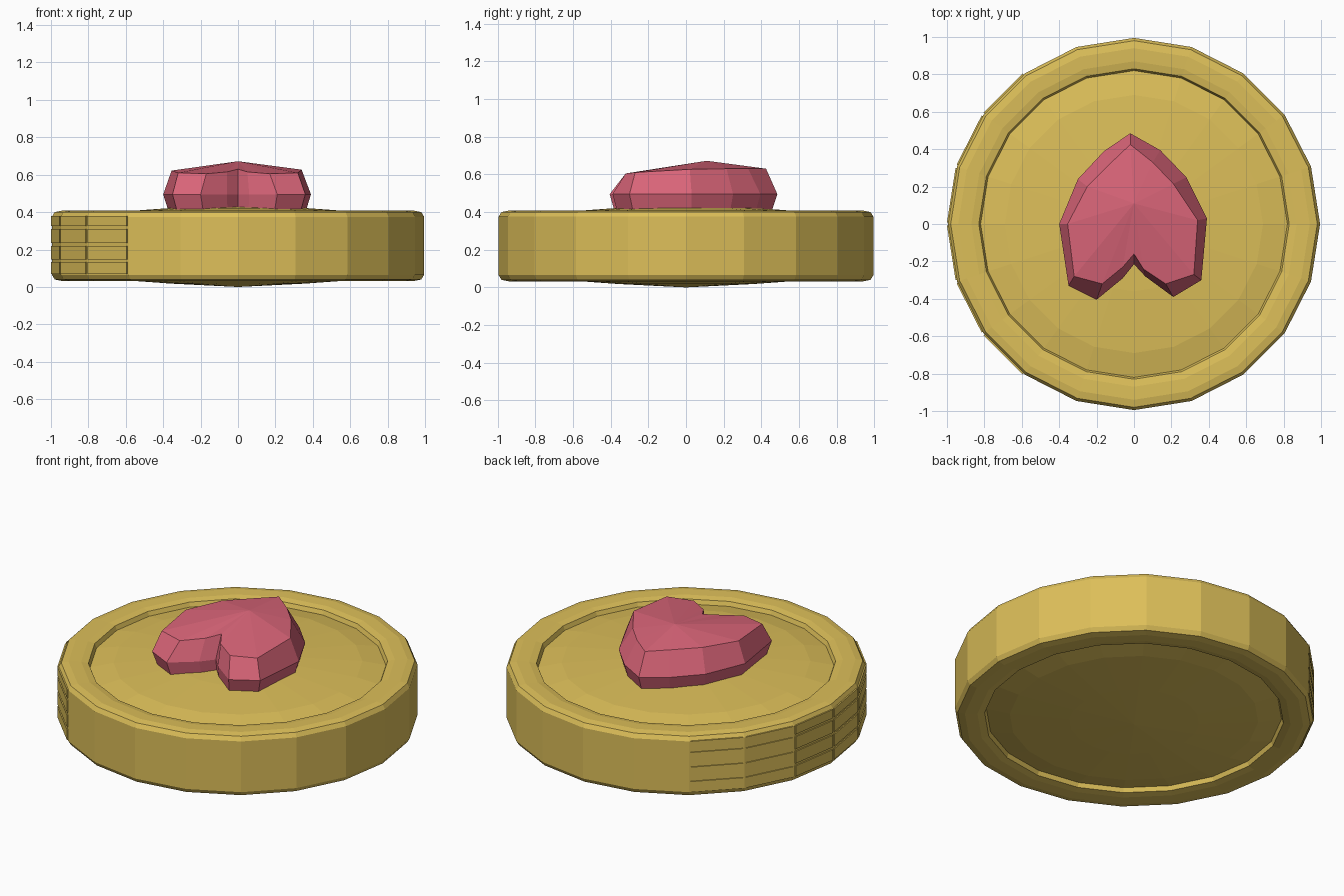
import bpy, bmesh
from math import cos, sin, radians

if "Cube" in bpy.data.objects:
    bpy.data.objects.remove(bpy.data.objects["Cube"])


def material(name, rgb):
    m = bpy.data.materials.new(name)
    m.diffuse_color = (*rgb, 1)
    m.use_nodes = True
    m.node_tree.nodes["Principled BSDF"].inputs["Base Color"].default_value = m.diffuse_color
    return m


GOLD = material("gold", (0.72, 0.52, 0.10))
PINK = material("pink", (0.70, 0.13, 0.19))


def make_object(name, bm, mat):
    bmesh.ops.recalc_face_normals(bm, faces=bm.faces)
    me = bpy.data.meshes.new(name)
    bm.to_mesh(me)
    bm.free()
    me.materials.append(mat)
    ob = bpy.data.objects.new(name, me)
    bpy.context.collection.objects.link(ob)
    return ob


def bridge(bm, a, b):
    n = len(a)
    for i in range(n):
        j = (i + 1) % n
        bm.faces.new((a[i], a[j], b[j], b[i]))


def fan(bm, ring, co):
    tip = bm.verts.new(co)
    for i in range(len(ring)):
        bm.faces.new((ring[i], ring[(i + 1) % len(ring)], tip))


SIDES = 20
MID = 0.22
STEP = 360 / SIDES


def polar(r, deg, z):
    return (r * cos(radians(deg)), r * sin(radians(deg)), z)


# Coin body: half profile (radius, height above the middle), mirrored below
half = [(0.36, 0.202), (0.69, 0.178), (0.82, 0.152), (0.83, 0.178),
        (0.87, 0.186), (0.94, 0.188), (0.98, 0.180), (0.995, 0.155)]
profile = [(r, MID + h) for r, h in half] + [(r, MID - h) for r, h in reversed(half)]
bm = bmesh.new()
rings = [[bm.verts.new(polar(r, i * STEP, z)) for i in range(SIDES)] for r, z in profile]
for a, b in zip(rings, rings[1:]):
    bridge(bm, a, b)
fan(bm, rings[0], (0, 0, MID + 0.215))
fan(bm, rings[-1], (0, 0, 0))
make_object("coin", bm, GOLD)

# Thin edge panels in four rows on the left side
bm = bmesh.new()
for z0, z1 in [(0.068, 0.132), (0.147, 0.220), (0.235, 0.310), (0.325, 0.378)]:
    for k in range(7, 13):
        a0, a1 = k * STEP + 0.5, (k + 1) * STEP - 0.5
        inner, outer = [[bm.verts.new(polar(r, a, z)) for a, z in
                         ((a0, z0), (a1, z0), (a1, z1), (a0, z1))] for r in (0.98, 1.0)]
        bridge(bm, inner, outer)
        bm.faces.new(outer)
        bm.faces.new(inner)
make_object("edge_panels", bm, GOLD)

# Faceted heart: widest outline, smaller upper outline, shallow peak
wide = [(-0.02, 0.485), (0.14, 0.395), (0.28, 0.25), (0.39, 0.03), (0.36, -0.30),
        (0.21, -0.39), (0.06, -0.28), (0, -0.215), (-0.06, -0.29), (-0.20, -0.405),
        (-0.35, -0.33), (-0.40, 0), (-0.30, 0.24), (-0.16, 0.39)]
upper = [(-0.02, 0.425, 0.63), (0.10, 0.33, 0.63), (0.21, 0.215, 0.63), (0.34, 0.02, 0.627),
         (0.32, -0.27, 0.61), (0.17, -0.32, 0.605), (0.05, -0.24, 0.615), (0, -0.16, 0.63),
         (-0.06, -0.23, 0.615), (-0.17, -0.32, 0.605), (-0.32, -0.28, 0.61),
         (-0.355, 0, 0.622), (-0.25, 0.20, 0.63), (-0.12, 0.33, 0.63)]
bm = bmesh.new()
low = [bm.verts.new((x * 0.91, y * 0.92, 0.38)) for x, y in wide]
mid = [bm.verts.new((x, y, 0.495)) for x, y in wide]
top = [bm.verts.new(p) for p in upper]
bridge(bm, low, mid)
bridge(bm, mid, top)
fan(bm, top, (0, 0.11, 0.672))
bm.faces.new(low)
make_object("heart", bm, PINK)
